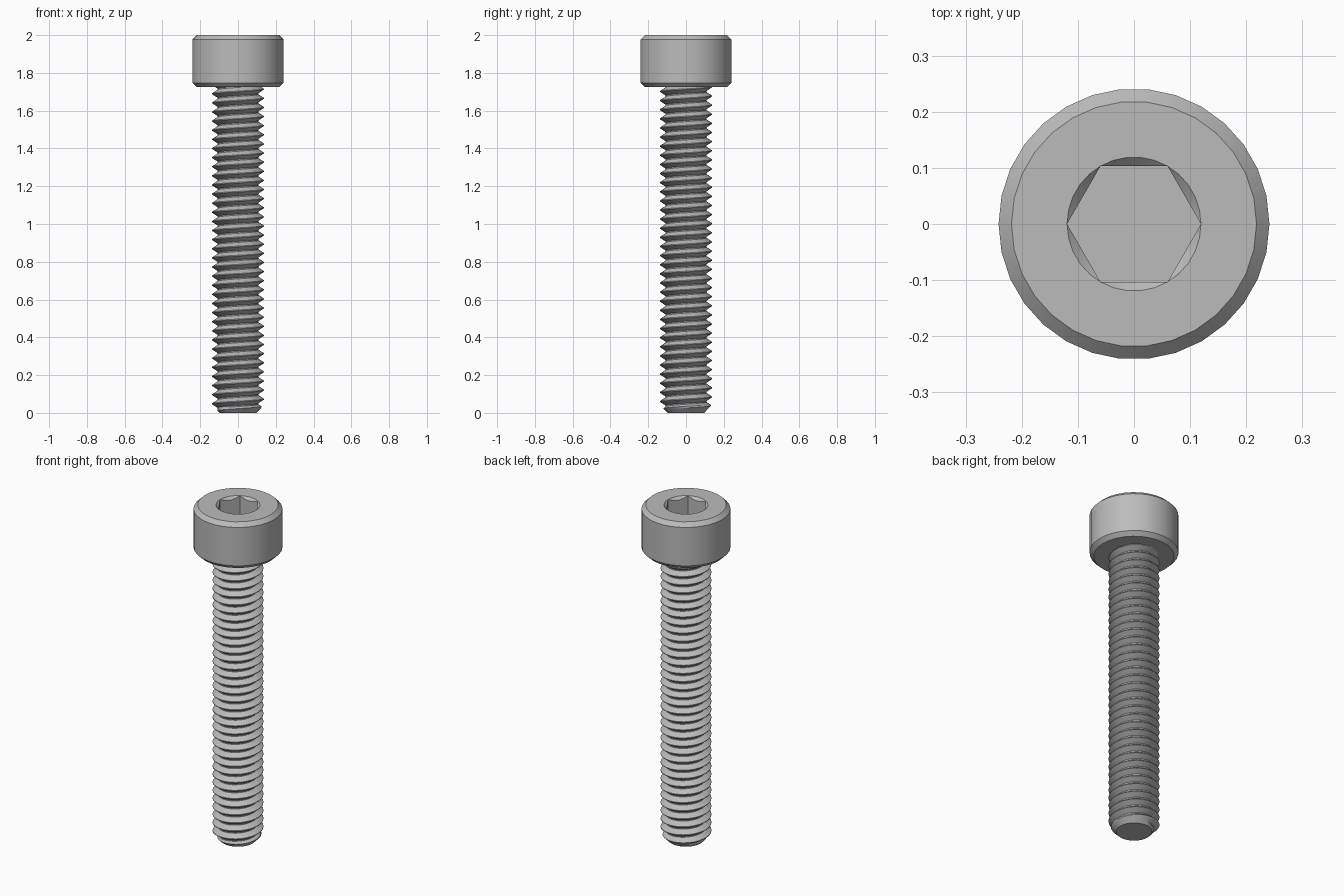
import bpy, bmesh, math
from math import cos, sin, pi, tau

if "Cube" in bpy.data.objects:
    bpy.data.objects.remove(bpy.data.objects["Cube"])

MM = 2 / 29                    # one millimetre of the screw in scene units
SIDES = 30
HEAD_R, HEAD_Z, TOP = 3.5 * MM, 25 * MM, 2.0
SOCKET_R, SOCKET_DEPTH = 1.73 * MM, 2.0 * MM
PITCH, CREST_R, ROOT_R, TIP_R = 0.7 * MM, 2.0 * MM, 1.57 * MM, 1.4 * MM

steel = bpy.data.materials.new("steel grey")
steel.use_nodes = True
steel.diffuse_color = (0.5, 0.5, 0.5, 1)
steel.node_tree.nodes["Principled BSDF"].inputs["Base Color"].default_value = (0.5, 0.5, 0.5, 1)


def finish(bm, name):
    """Weld, orient and store a mesh as a smooth shaded object with sharp edges."""
    bmesh.ops.remove_doubles(bm, verts=bm.verts, dist=1e-5)
    bmesh.ops.recalc_face_normals(bm, faces=bm.faces)
    mesh = bpy.data.meshes.new(name)
    bm.to_mesh(mesh)
    bm.free()
    mesh.materials.append(steel)
    obj = bpy.data.objects.new(name, mesh)
    bpy.context.collection.objects.link(obj)
    bpy.ops.object.select_all(action='DESELECT')
    obj.select_set(True)
    bpy.context.view_layer.objects.active = obj
    bpy.ops.object.shade_smooth_by_angle(angle=math.radians(25))


def bridge(bm, a, b):
    """Join two closed rings of vertices with quads."""
    for i in range(len(a)):
        j = (i + 1) % len(a)
        bm.faces.new((a[i], a[j], b[j], b[i]))


def hex_radius(angle):
    """Distance from the axis to the side of the hexagonal socket."""
    return SOCKET_R * cos(pi / 6) / cos(angle % (pi / 3) - pi / 6)


# Head: chamfered cylinder with a countersunk hexagonal socket
bm = bmesh.new()
angles = [tau * i / SIDES for i in range(SIDES)]


def ring(radius, height):
    return [bm.verts.new((radius(a) * cos(a), radius(a) * sin(a), height(a))) for a in angles]


def circle(r, z):
    return ring(lambda a: r, lambda a: z)


bevel = 0.023
rings = [
    circle(HEAD_R - bevel, HEAD_Z),
    circle(HEAD_R, HEAD_Z + bevel),
    circle(HEAD_R, TOP - bevel),
    circle(HEAD_R - bevel, TOP),
    circle(SOCKET_R, TOP),
    ring(hex_radius, lambda a: TOP - 1e-4 - (SOCKET_R - hex_radius(a))),
    ring(hex_radius, lambda a: TOP - SOCKET_DEPTH),
]
for lower, upper in zip(rings, rings[1:]):
    bridge(bm, lower, upper)
bm.faces.new(rings[0])
bm.faces.new(rings[-1])
finish(bm, "socket_head")


# Threaded shank: V profile swept along a right-handed helix, trimmed at both ends
def thread_radius(phase):
    t = abs((phase % 1) - 0.5) * 2          # 0 on the crest, 1 in the root
    t = min(max((t - 0.08) / 0.8, 0), 1)
    return CREST_R + (ROOT_R - CREST_R) * t


bm = bmesh.new()
profile = (0.06, 0.28, 0.46, 0.54, 0.72, 0.94)
turns = math.ceil(HEAD_Z / PITCH) + 1
columns = []
for i in range(SIDES + 1):
    lead = i / SIDES
    column = []
    for turn in range(-2, turns):
        for p in profile:
            z = min(max(PITCH * (turn + p + lead), 0), HEAD_Z + 0.01)
            r = min(thread_radius(z / PITCH - lead), TIP_R + z)
            column.append(bm.verts.new((r * cos(tau * lead), r * sin(tau * lead), z)))
    columns.append(column)
for a, b in zip(columns, columns[1:]):
    for k in range(len(a) - 1):
        bm.faces.new((a[k], b[k], b[k + 1], a[k + 1]))
bmesh.ops.remove_doubles(bm, verts=bm.verts, dist=1e-5)
tip = [e for e in bm.edges if e.is_boundary and all(v.co.z < 1e-4 for v in e.verts)]
bmesh.ops.contextual_create(bm, geom=tip)
finish(bm, "threaded_shank")
